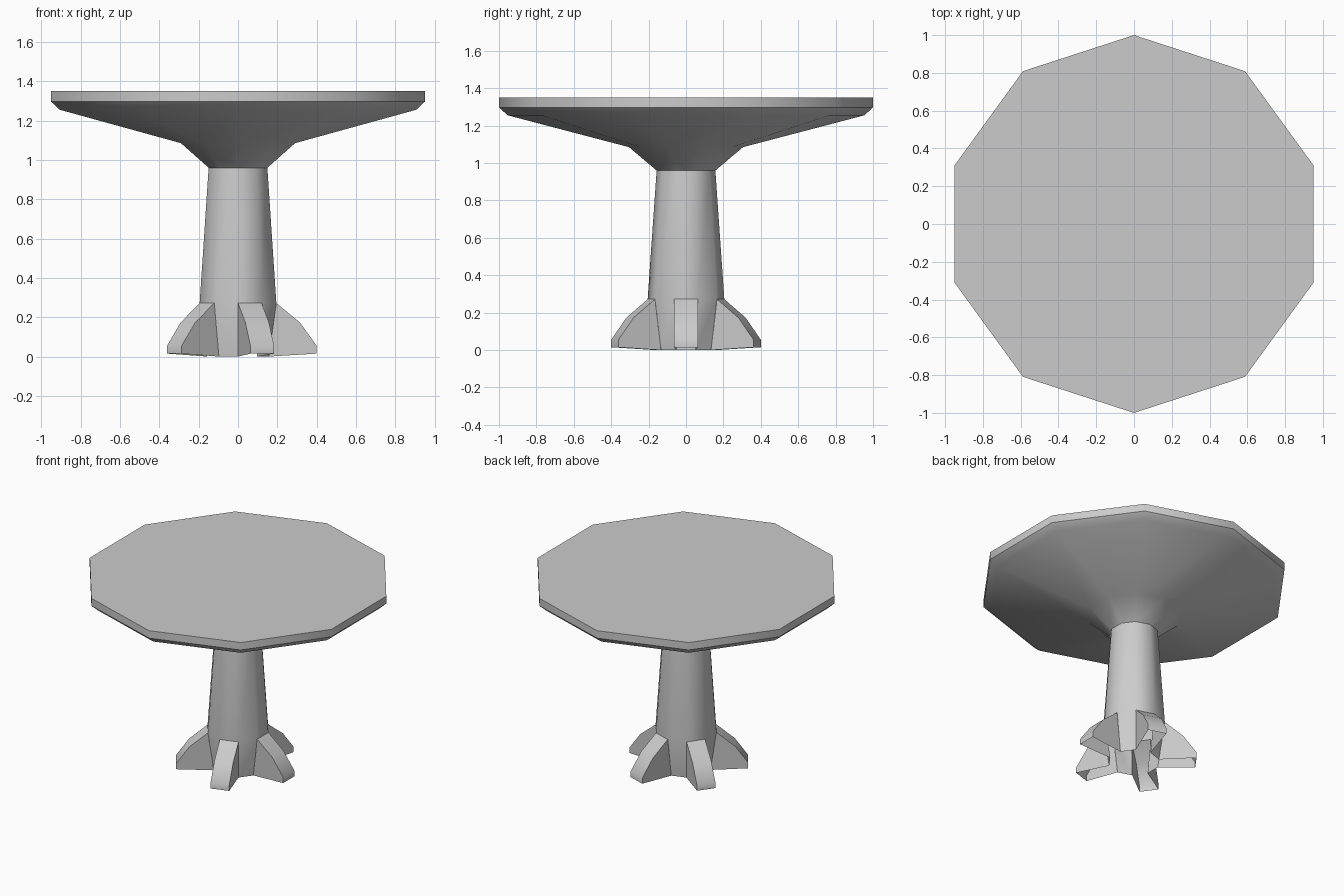
import bpy, bmesh, math

if "Cube" in bpy.data.objects:
    bpy.data.objects.remove(bpy.data.objects["Cube"])

SIDES = 10
STEP = 2 * math.pi / SIDES


def finish(name, bm):
    """Turn a bmesh into a smooth-by-angle object."""
    me = bpy.data.meshes.new(name)
    bm.to_mesh(me)
    bm.free()
    ob = bpy.data.objects.new(name, me)
    bpy.context.collection.objects.link(ob)
    bpy.ops.object.select_all(action='DESELECT')
    ob.select_set(True)
    bpy.context.view_layer.objects.active = ob
    bpy.ops.object.shade_smooth_by_angle(angle=math.radians(40))
    return ob


def lathe(name, profile, cap=False, gap_band=None):
    """Decagonal rings from (radius, z), bottom to top; gap_band leaves every other panel open."""
    bm = bmesh.new()
    rings = [[bm.verts.new((r * math.cos((i + 0.5) * STEP), r * math.sin((i + 0.5) * STEP), z))
              for i in range(SIDES)] for r, z in profile]
    for k in range(len(rings) - 1):
        a, b = rings[k], rings[k + 1]
        for i in range(SIDES):
            j = (i + 1) % SIDES
            if k == gap_band and i % 2 == 1:
                continue  # a foot grows out of this panel
            bm.faces.new((a[i], a[j], b[j], b[i]))
    if cap:
        bm.faces.new(rings[-1])
    return finish(name, bm)


# Table top with flared underside
lathe("table_top", [(0.157, 0.96), (0.305, 1.085), (0.953, 1.255), (1.0, 1.297), (1.0, 1.35)], cap=True)

# Column, open at the bottom, narrowing below the feet
lathe("column", [(0.165, 0.0), (0.205, 0.272), (0.157, 0.96)], gap_band=0)

# Feet: hollow, open underneath, growing out of alternate column panels
# side profile: (distance from axis, z, half width)
FOOT = [(0.157, 0.0, 0.051), (0.40, 0.015, 0.063), (0.40, 0.055, 0.063),
        (0.315, 0.173, 0.063), (0.195, 0.272, 0.063)]
for n in range(5):
    bm = bmesh.new()
    left = [bm.verts.new((x, w, z)) for x, z, w in FOOT]
    right = [bm.verts.new((x, -w, z)) for x, z, w in FOOT]
    bm.faces.new(left[::-1])
    bm.faces.new(right)
    for i in range(1, len(FOOT) - 1):
        bm.faces.new((right[i], left[i], left[i + 1], right[i + 1]))
    foot = finish(f"foot_{n + 1}", bm)
    foot.rotation_euler.z = n * 2 * STEP
